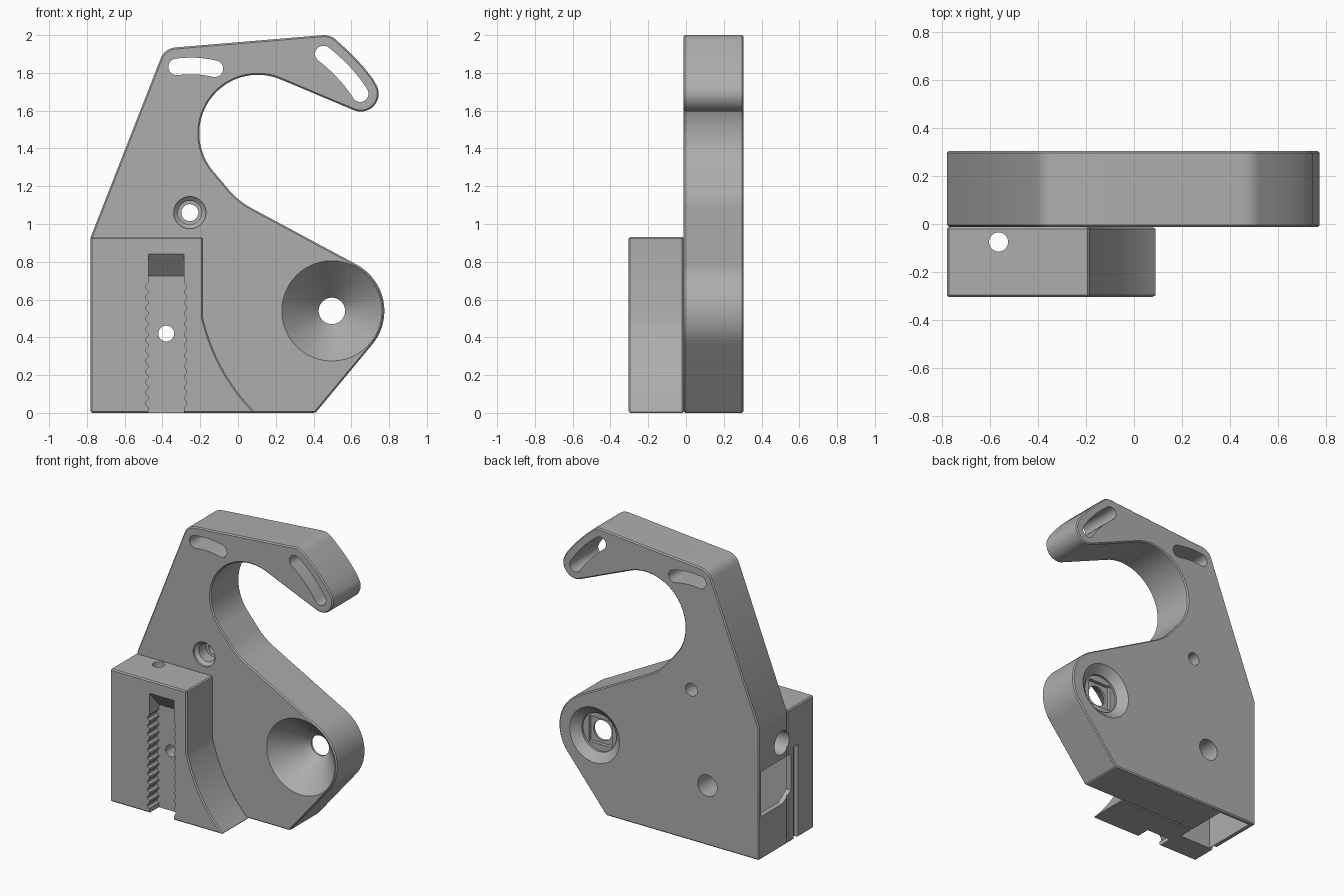
import bpy, bmesh, math

cube = bpy.data.objects.get("Cube")
if cube:
    bpy.data.objects.remove(cube, do_unlink=True)

grey = bpy.data.materials.new("plain grey")
grey.use_nodes = True
COLOUR = (0.42, 0.42, 0.42, 1)
grey.diffuse_color = COLOUR
grey.node_tree.nodes["Principled BSDF"].inputs["Base Color"].default_value = COLOUR

FRONT, MID, BACK = -0.305, -0.012, 0.305
PLACE = {"x": lambda a, b, d: (d, a, b),
         "y": lambda a, b, d: (a, d, b),
         "z": lambda a, b, d: (a, b, d)}


def arc(cx, cz, r, start, end, n=16):
    """Points on an arc, angles in degrees."""
    angles = [math.radians(start + (end - start) * i / n) for i in range(n + 1)]
    return [(cx + r * math.cos(t), cz + r * math.sin(t)) for t in angles]


def circle(cx, cz, r, n=48):
    return arc(cx, cz, r, 0, 360, n)[:-1]


def bezier(a, b, c, n=14):
    """Quadratic curve from a to c, pulled towards b."""
    ts = [i / n for i in range(n + 1)]
    return [tuple((1 - t) ** 2 * p + 2 * t * (1 - t) * q + t * t * r
                  for p, q, r in zip(a, b, c)) for t in ts]


def loft(name, rings):
    """Closed solid through matching rings of points."""
    bm = bmesh.new()
    loops = [[bm.verts.new(p) for p in ring] for ring in rings]
    bm.faces.new(loops[0])
    bm.faces.new(loops[-1])
    n = len(loops[0])
    for lower, upper in zip(loops, loops[1:]):
        for i in range(n):
            j = (i + 1) % n
            bm.faces.new((lower[i], lower[j], upper[j], upper[i]))
    bmesh.ops.recalc_face_normals(bm, faces=bm.faces)
    mesh = bpy.data.meshes.new(name)
    bm.to_mesh(mesh)
    bm.free()
    mesh.materials.append(grey)
    obj = bpy.data.objects.new(name, mesh)
    bpy.context.collection.objects.link(obj)
    return obj


def prism(name, points, axis, start, end):
    return loft(name, [[PLACE[axis](a, b, d) for a, b in points] for d in (start, end)])


def bore(name, x, z, steps):
    """Stepped round hole along y; steps are (y, radius)."""
    return loft(name, [[(a, y, b) for a, b in circle(x, z, r)] for y, r in steps])


def rect(a0, a1, b0, b1):
    return [(a0, b0), (a1, b0), (a1, b1), (a0, b1)]


def slot(a, mid, c, r):
    """Rounded slot outline along a gently bent centre line."""
    line = bezier(a, mid, c, 10)
    left, right = [], []
    for i, (x, z) in enumerate(line):
        p, q = line[max(i - 1, 0)], line[min(i + 1, len(line) - 1)]
        t = math.atan2(q[1] - p[1], q[0] - p[0])
        left.append((x - r * math.sin(t), z + r * math.cos(t)))
        right.append((x + r * math.sin(t), z - r * math.cos(t)))
        if i == 0:
            start = math.degrees(t)
    end = math.degrees(t)
    cap_end = arc(*line[-1], r, end - 90, end + 90, 12)[1:-1]
    cap_start = arc(*line[0], r, start + 90, start + 270, 12)[1:-1]
    return right + cap_end + left[::-1] + cap_start


def apply(obj, mod):
    bpy.context.view_layer.objects.active = obj
    bpy.ops.object.modifier_apply(modifier=mod.name)


def chamfer(obj, width=0.008):
    mod = obj.modifiers.new("chamfer", "BEVEL")
    mod.width = width
    mod.segments = 1
    mod.limit_method = "ANGLE"
    mod.angle_limit = math.radians(50)
    apply(obj, mod)


def cut(obj, cutters):
    for cutter in cutters:
        mod = obj.modifiers.new("cut", "BOOLEAN")
        mod.operation = "DIFFERENCE"
        mod.solver = "EXACT"
        mod.object = cutter
        apply(obj, mod)


# Hook plate outline
outline = [(-0.78, 0), (0.41, 0)]
outline += arc(0.497, 0.54, 0.278, -40, 61, 24)                  # pivot lobe
outline += bezier((0.07, 1.085), (-0.01, 1.13), (-0.06, 1.195), 6)
outline += arc(0.105, 1.48, 0.31, 221, 67, 36)                   # hook throat
outline += arc(0.65, 1.69, 0.095, -113, 35)                      # hook tip
outline += bezier((0.72, 1.76), (0.65, 1.86), (0.53, 1.965), 8)
outline += arc(0.455, 1.905, 0.095, 48, 95, 8)
outline += arc(-0.325, 1.845, 0.09, 95, 159, 8)
outline += [(-0.78, 0.93)]
plate = prism("hook_plate", outline, "y", MID, BACK)
chamfer(plate)

# Clamp block with a curved foot
foot = bezier((-0.185, 0.5), (-0.11, 0.2), (0.095, 0))
block = prism("clamp_block", [(-0.78, 0), (-0.78, 0.93), (-0.185, 0.93)] + foot,
              "y", FRONT, MID)
chamfer(block)

# Openings in the plate only
plate_cutters = [
    prism("tip_slot_cutter", slot((0.452, 1.9), (0.57, 1.81), (0.647, 1.69), 0.044), "y", -1, 1),
    prism("top_slot_cutter", slot((-0.325, 1.832), (-0.22, 1.845), (-0.122, 1.822), 0.044), "y", -1, 1),
    bore("bolt_hole_cutter", -0.255, 1.06,
         [(-0.1, 0.085), (0, 0.085), (0.02, 0.063), (0.1, 0.063), (0.101, 0.045), (0.5, 0.045)]),
    bore("funnel_cutter", 0.497, 0.54, [(-0.03, 0.282), (0.2, 0.07), (0.5, 0.07)]),
    bore("nut_recess_cutter", 0.497, 0.54, [(0.24, 0.135), (0.255, 0.135), (0.315, 0.205)]),
    prism("nut_pocket_cutter", rect(0.407, 0.587, 0.45, 0.63), "y", 0.215, 0.25),
]

# Openings in the block only: toothed channel, its sloped end, top hole
side = [(-0.475, -0.1), (-0.475, 0.02)]
for i in range(12):
    z = 0.03 + i * 0.056
    side += [(-0.475, z), (-0.488, z + 0.014), (-0.488, z + 0.028), (-0.475, z + 0.042)]
side.append((-0.475, 0.725))
mirrored = [(-0.76 - x, z) for x, z in reversed(side)]
block_cutters = [
    prism("channel_cutter", side + mirrored, "y", -0.4, -0.2),
    prism("channel_end_cutter", [(-0.4, 0.6), (-0.2, 0.6), (-0.2, 0.72), (-0.305, 0.84), (-0.4, 0.84)],
          "x", -0.475, -0.285),
    prism("top_hole_cutter", circle(-0.565, -0.075, 0.04, 32), "z", 0.5, 1.1),
]

# Openings shared by both: through screw, inner cavity, side window and holes
shared_cutters = [
    bore("screw_cutter", -0.38, 0.42, [(-0.5, 0.042), (0.12, 0.042), (0.121, 0.075), (0.5, 0.075)]),
    prism("cavity_cutter", rect(-0.745, -0.5, -0.12, 0.28), "z", -0.1, 0.62),
    prism("window_cutter", [(-0.05, 0.36), (0.04, 0.3), (0.279, 0.3), (0.279, 0.615), (-0.05, 0.615)],
          "x", -0.9, -0.7),
    prism("side_groove_cutter", rect(-0.13, -0.08, -0.1, 0.65), "x", -0.9, -0.75),
    prism("side_hole_cutter", circle(0.05, 0.73, 0.082, 40), "x", -0.9, -0.52),
]

cut(plate, plate_cutters + shared_cutters)
cut(block, block_cutters + shared_cutters)
for cutter in plate_cutters + block_cutters + shared_cutters:
    bpy.data.objects.remove(cutter, do_unlink=True)

# Smooth curved walls, crisp edges
for obj in (plate, block):
    bpy.ops.object.select_all(action="DESELECT")
    obj.select_set(True)
    bpy.context.view_layer.objects.active = obj
    bpy.ops.object.shade_smooth_by_angle(angle=math.radians(25))
